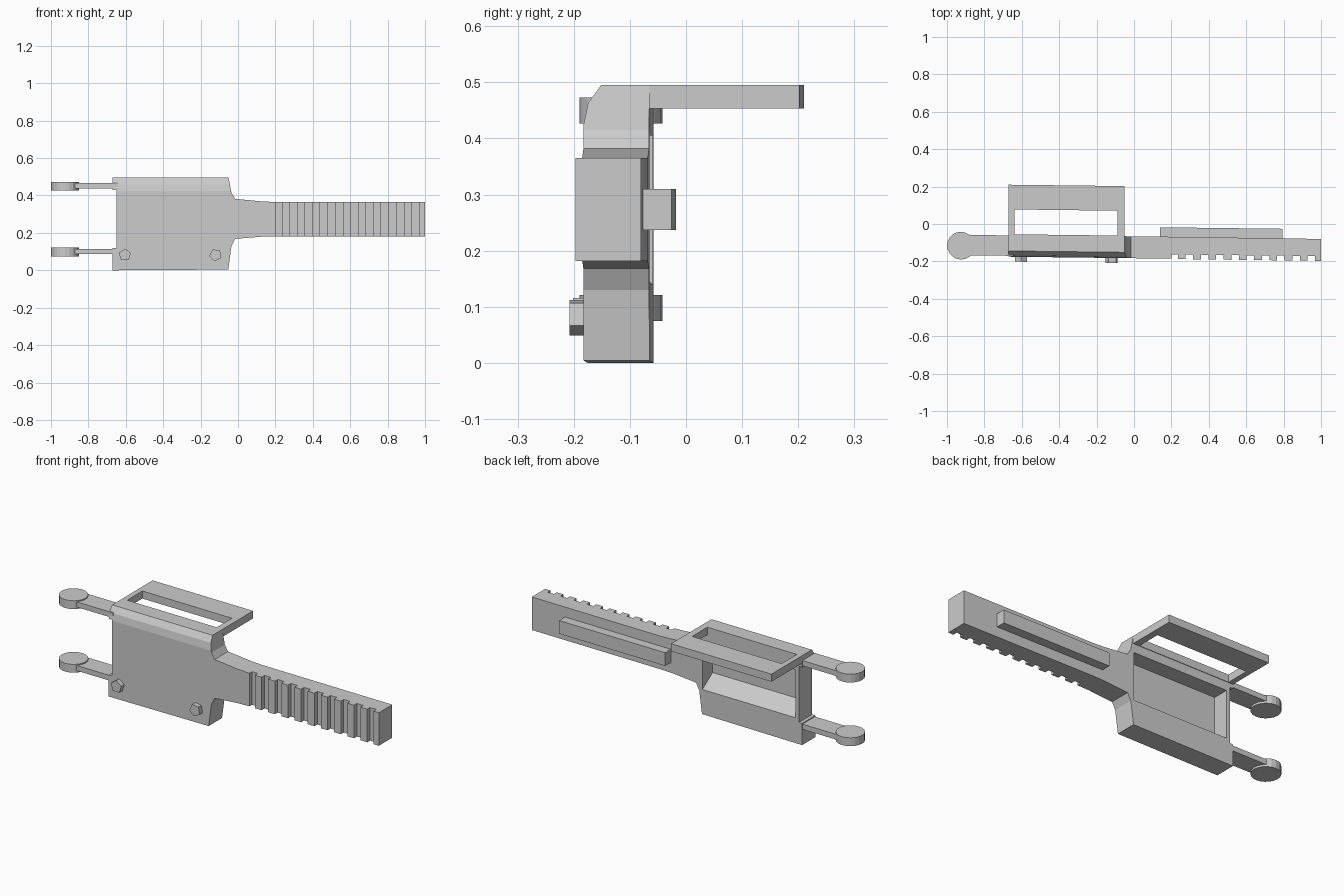
import bpy, bmesh, math

if "Cube" in bpy.data.objects:
    bpy.data.objects.remove(bpy.data.objects["Cube"])

SKEW = -0.012  # the whole part drifts slightly forward along its length


def prism(name, pts, axis, lo, hi):
    """Extrude a 2D outline along an axis (x: yz outline, y: xz, z: xy)."""
    place = {'x': lambda a, b, t: (t, a, b),
             'y': lambda a, b, t: (a, t, b),
             'z': lambda a, b, t: (a, b, t)}[axis]
    bm = bmesh.new()
    low = [bm.verts.new(place(a, b, lo)) for a, b in pts]
    high = [bm.verts.new(place(a, b, hi)) for a, b in pts]
    bm.faces.new(low)
    bm.faces.new(high)
    n = len(pts)
    for i in range(n):
        j = (i + 1) % n
        bm.faces.new((low[i], low[j], high[j], high[i]))
    for v in bm.verts:
        v.co.y += SKEW * v.co.x
    bmesh.ops.recalc_face_normals(bm, faces=bm.faces)
    mesh = bpy.data.meshes.new(name)
    bm.to_mesh(mesh)
    bm.free()
    obj = bpy.data.objects.new(name, mesh)
    bpy.context.collection.objects.link(obj)
    return obj


def box(name, x0, x1, y0, y1, z0, z1):
    return prism(name, [(x0, y0), (x1, y0), (x1, y1), (x0, y1)], 'z', z0, z1)


def ring(cx, cy, r, n, turn=0.0):
    return [(cx + r * math.cos(turn + math.tau * i / n),
             cy + r * math.sin(turn + math.tau * i / n)) for i in range(n)]


def cut(obj, cutter):
    mod = obj.modifiers.new(cutter.name, 'BOOLEAN')
    mod.operation = 'DIFFERENCE'
    mod.solver = 'EXACT'
    mod.object = cutter
    cutter.hide_render = True
    cutter.hide_set(True)


FRONT, BACK = -0.183, -0.066

# Body plate flowing into the neck
body = prism('body', [
    (-0.67, 0), (-0.052, 0.004), (-0.035, 0.13), (-0.015, 0.168), (0.13, 0.18),
    (0.2, 0.182), (0.2, 0.365), (0.13, 0.368), (-0.015, 0.382), (-0.035, 0.415),
    (-0.05, 0.495), (-0.67, 0.495), (-0.67, 0.43), (-0.65, 0.43),
    (-0.65, 0.12), (-0.67, 0.12)], 'y', FRONT, BACK)

# Open pocket in the back, with a sloping floor
cut(body, prism('pocket_cutter', [
    (-0.155, 0.2), (-0.02, 0.11), (-0.02, 0.405), (-0.155, 0.405)],
    'x', -0.63, -0.055))

# Softened front top edge
cut(body, prism('edge_cutter', [
    (-0.3, 0.425), (FRONT, 0.425), (-0.175, 0.463), (-0.152, 0.495),
    (-0.152, 0.6), (-0.3, 0.6)], 'x', -0.8, 0.1))

# Top flange with a long window
flange = box('top_flange', -0.67, -0.05, BACK, 0.202, 0.453, 0.495)
cut(flange, box('window_cutter', -0.64, -0.087, -0.063, 0.07, 0.4, 0.55))

# Toothed bar: outline seen from above, ten grooves along the front
outline = [(1.0, FRONT - 0.002), (1.0, -0.068), (0.2, BACK), (0.2, FRONT + 0.022)]
for i in range(10):
    x = 0.195 + 0.0815 * i
    if i:
        outline.append((x, -0.16))
    outline += [(x + 0.04, -0.16), (x + 0.04, FRONT - 0.002)]
    if i < 9:
        outline.append((x + 0.0815, FRONT - 0.002))
prism('toothed_bar', outline, 'z', 0.182, 0.365)

# Raised rail behind the bar
box('back_rail', 0.14, 0.795, -0.07, -0.016, 0.237, 0.31)

# Paired arms with round end pads
for label, z in (('lower', 0.075), ('upper', 0.427)):
    box(label + '_arm', -0.92, -0.645, -0.178, -0.069, z + 0.011, z + 0.04)
    prism(label + '_pad', ring(-0.925, -0.127, 0.074, 20), 'z', z, z + 0.046)

# Five-sided bolt heads
for i, x in enumerate((-0.605, -0.12)):
    prism('bolt_%d' % (i + 1), ring(x, 0.082, 0.034, 5, 0.3 + 0.5 * i),
          'y', -0.209, -0.175)
